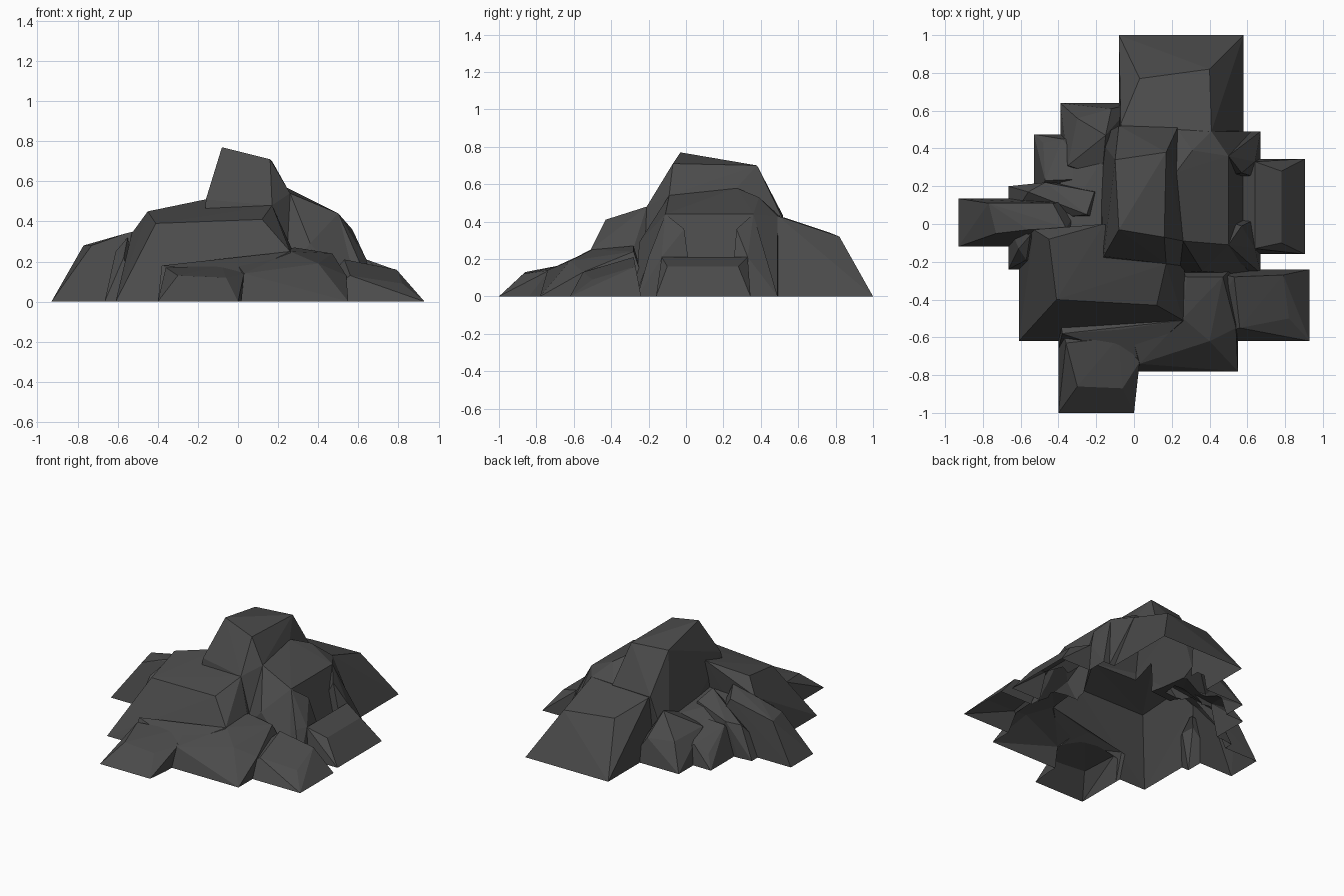
import bpy, bmesh
from mathutils import Vector

rocks = []


def rock(name, x0, x1, y0, y1, *tops):
    """Faceted boulder: rectangular footprint hulled with a few crown points."""
    depth = -0.1 - 0.013 * len(rocks)
    bm = bmesh.new()
    for x in (x0, x1):
        for y in (y0, y1):
            bm.verts.new((x, y, 0))
            bm.verts.new((x, y, depth))
    for p in tops:
        bm.verts.new(p)
    res = bmesh.ops.convex_hull(bm, input=bm.verts[:])
    loose = {g for g in res["geom_interior"] + res["geom_unused"]
             if isinstance(g, bmesh.types.BMVert) and not g.link_faces}
    bmesh.ops.delete(bm, geom=list(loose), context='VERTS')
    bmesh.ops.recalc_face_normals(bm, faces=bm.faces[:])
    me = bpy.data.meshes.new(name)
    bm.to_mesh(me)
    bm.free()
    ob = bpy.data.objects.new(name, me)
    bpy.context.collection.objects.link(ob)
    rocks.append(ob)


# Summit
rock("rock_mound", -0.19, 0.3, -0.25, 0.46,
     (-0.08, -0.03, 0.77), (0.16, -0.07, 0.71), (0.17, 0.38, 0.70), (-0.1, 0.34, 0.70),
     (-0.16, -0.17, 0.51), (0.17, -0.21, 0.48), (-0.08, 0.52, 0.43), (0.23, 0.51, 0.43),
     (0.225, 0.27, 0.58), (0.26, -0.09, 0.54))
# Long back slope
rock("back_slope", -0.08, 0.58, 0.3, 1.0,
     (0.03, 0.77, 0.34), (0.40, 0.82, 0.32), (0.41, 0.49, 0.43), (-0.07, 0.53, 0.42),
     (0.4, 0.35, 0.44), (-0.05, 0.35, 0.44))
# Right shoulder, with ribs either side of the niche
rock("right_shoulder", 0.12, 0.62, -0.27, 0.49,
     (0.22, 0.27, 0.58), (0.31, 0.39, 0.53), (0.26, -0.09, 0.54), (0.5, -0.11, 0.44),
     (0.5, 0.36, 0.44), (0.41, 0.49, 0.43), (0.36, -0.25, 0.29), (0.23, 0.5, 0.43))
rock("shoulder_rear_rib", 0.4, 0.67, 0.24, 0.49,
     (0.5, 0.36, 0.44), (0.57, 0.27, 0.36), (0.64, 0.33, 0.21))
rock("shoulder_front_rib", 0.4, 0.67, -0.26, 0.04,
     (0.5, -0.11, 0.44), (0.57, -0.01, 0.36), (0.64, -0.13, 0.21), (0.6, -0.2, 0.21))
# Low right ledge
rock("right_ledge", 0.4, 0.905, -0.16, 0.345,
     (0.78, -0.1, 0.16), (0.78, 0.28, 0.16), (0.64, 0.33, 0.21), (0.64, -0.13, 0.21))
# Front right ledges
rock("front_right_ledge", 0.35, 0.93, -0.62, -0.24,
     (0.82, -0.5, 0.09), (0.79, -0.27, 0.16), (0.56, -0.55, 0.13), (0.53, -0.28, 0.21))
rock("front_middle_ledge", 0.0, 0.55, -0.78, -0.2,
     (0.4, -0.62, 0.19), (0.03, -0.74, 0.14), (0.0, -0.63, 0.18),
     (0.47, -0.28, 0.24), (0.28, -0.28, 0.27), (0.26, -0.5, 0.25), (0.54, -0.55, 0.13))
rock("front_toe", -0.4, 0.0, -1.0, -0.5,
     (-0.3, -0.86, 0.13), (-0.06, -0.87, 0.12), (-0.36, -0.63, 0.17), (0.03, -0.73, 0.14),
     (-0.08, -0.6, 0.18))
rock("front_join", -0.4, 0.3, -0.66, -0.4,
     (-0.38, -0.58, 0.18), (0.03, -0.72, 0.14), (-0.08, -0.56, 0.21), (0.26, -0.51, 0.25))
# Large front left shelf
rock("front_left_shelf", -0.61, 0.25, -0.62, -0.1,
     (-0.41, -0.4, 0.39), (-0.45, -0.08, 0.45), (0.12, -0.43, 0.41), (0.17, -0.21, 0.48),
     (-0.16, 0.0, 0.51), (0.26, -0.51, 0.25), (0.27, -0.28, 0.26), (-0.53, -0.03, 0.34))
# Left arm and small stepped stones behind it
rock("left_arm", -0.93, -0.25, -0.12, 0.135,
     (-0.77, 0.11, 0.28), (-0.73, -0.05, 0.28), (-0.56, -0.03, 0.34),
     (-0.43, 0.11, 0.35), (-0.36, -0.02, 0.39))
rock("left_chip", -0.665, -0.5, -0.24, 0.0,
     (-0.57, -0.19, 0.22), (-0.61, -0.13, 0.25), (-0.55, -0.06, 0.32))
rock("left_rear_step", -0.665, -0.15, 0.0, 0.2,
     (-0.56, 0.17, 0.22), (-0.47, 0.22, 0.24), (-0.21, 0.17, 0.30), (-0.25, 0.05, 0.36))
rock("left_rear_stone", -0.53, -0.15, 0.1, 0.475,
     (-0.48, 0.43, 0.09), (-0.38, 0.45, 0.14), (-0.47, 0.23, 0.22), (-0.22, 0.24, 0.24))
rock("back_left_stone", -0.39, 0.0, 0.25, 0.64,
     (-0.3, 0.56, 0.18), (-0.12, 0.61, 0.18), (-0.15, 0.47, 0.33), (-0.35, 0.31, 0.21),
     (-0.17, 0.25, 0.24))
rock("left_gap_fill", -0.42, -0.05, -0.1, 0.45,
     (-0.4, -0.03, 0.3), (-0.1, -0.03, 0.32), (-0.38, 0.42, 0.13), (-0.1, 0.45, 0.25))

# Fuse the boulders into one skin
mound = rocks[0]
for other in rocks[1:]:
    mod = mound.modifiers.new(other.name, 'BOOLEAN')
    mod.operation = 'UNION'
    mod.solver = 'EXACT'
    mod.object = other
bpy.context.view_layer.update()
dg = bpy.context.evaluated_depsgraph_get()
skin = bpy.data.meshes.new_from_object(mound.evaluated_get(dg))
mound.modifiers.clear()
mound.data = skin
for other in rocks[1:]:
    bpy.data.objects.remove(other)

# Cut off the roots, leaving an open underside at ground level
bm = bmesh.new()
bm.from_mesh(skin)
bmesh.ops.bisect_plane(bm, geom=bm.verts[:] + bm.edges[:] + bm.faces[:], dist=1e-5,
                       plane_co=Vector((0, 0, 0)), plane_no=Vector((0, 0, 1)),
                       clear_inner=True)
bm.to_mesh(skin)
bm.free()

# Dark stone colour
mat = bpy.data.materials.new("dark_stone")
mat.diffuse_color = (0.07, 0.07, 0.07, 1)
skin.materials.clear()
skin.materials.append(mat)
